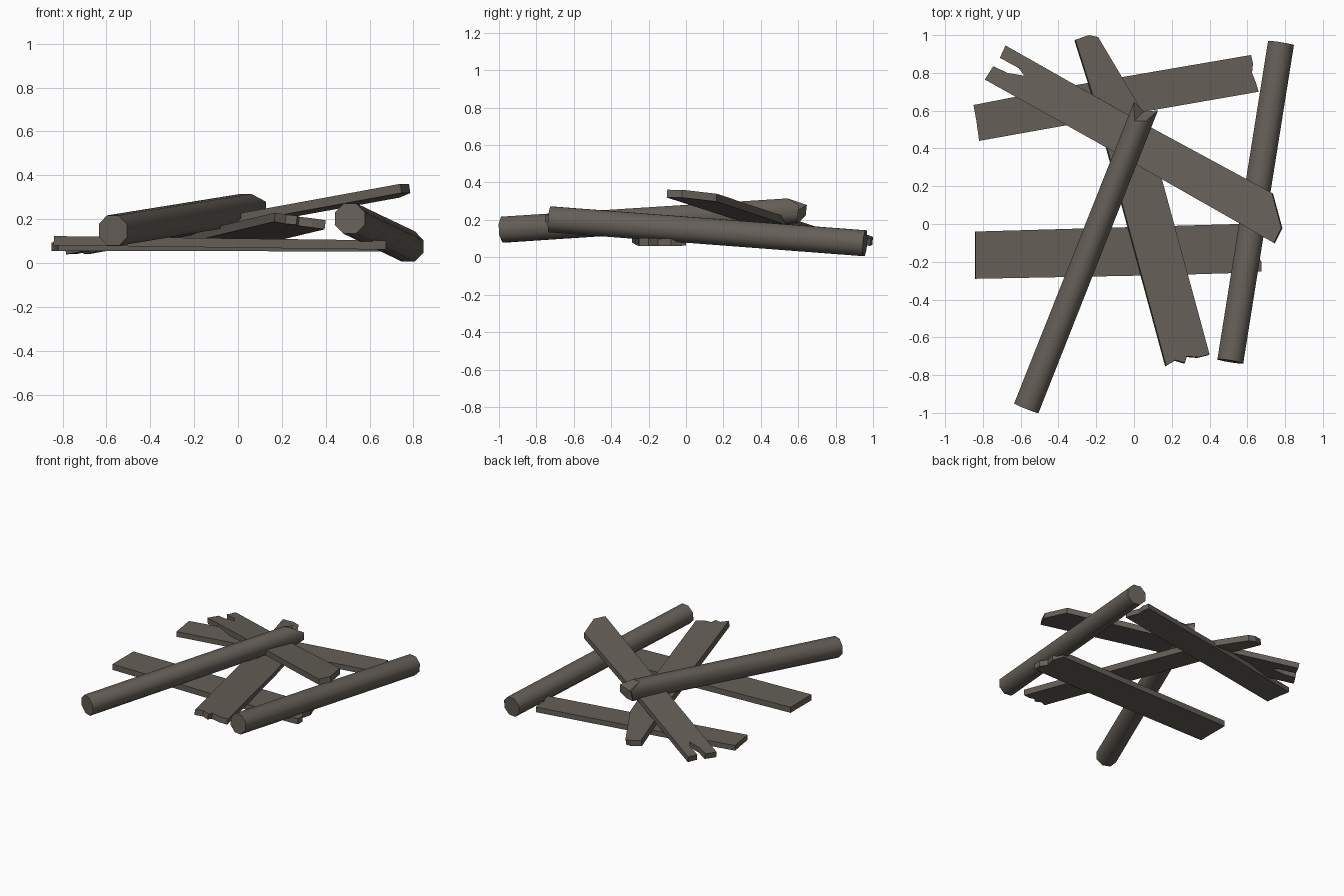
import bpy, bmesh, math
from mathutils import Vector

if "Cube" in bpy.data.objects:
    bpy.data.objects.remove(bpy.data.objects["Cube"])

wood = bpy.data.materials.new("weathered grey brown wood")
wood.diffuse_color = (0.13, 0.114, 0.096, 1)
wood.use_nodes = True
wood.node_tree.nodes["Principled BSDF"].inputs["Base Color"].default_value = wood.diffuse_color


def finish(bm, name):
    bmesh.ops.recalc_face_normals(bm, faces=bm.faces)
    me = bpy.data.meshes.new(name)
    bm.to_mesh(me)
    bm.free()
    me.materials.append(wood)
    ob = bpy.data.objects.new(name, me)
    bpy.context.collection.objects.link(ob)
    return ob


def plank(name, outline, plane, thick):
    """Broken board: outline seen from above, its top lying on z = a + b*x + c*y."""
    a, b, c = plane
    bm = bmesh.new()
    down = Vector((b, c, -1)).normalized() * thick
    top = [bm.verts.new((x, y, a + b * x + c * y)) for x, y in outline]
    low = [bm.verts.new(v.co + down) for v in top]
    bm.faces.new(top)
    bm.faces.new(low[::-1])
    n = len(top)
    for i in range(n):
        j = (i + 1) % n
        bm.faces.new((top[i], low[i], low[j], top[j]))
    return finish(bm, name)


def log(name, start, end, r0, r1, jag=(0,) * 8):
    """Eight-sided log; jag shifts each corner of the far end along the axis."""
    p, q = Vector(start), Vector(end)
    axis = (q - p).normalized()
    side = axis.cross(Vector((0, 0, 1))).normalized()
    up = side.cross(axis)
    bm = bmesh.new()
    rings = []
    for centre, r, shift in ((p, r0, (0,) * 8), (q, r1, jag)):
        ring = []
        for i in range(8):
            t = math.radians(22.5 + 45 * i)
            ring.append(bm.verts.new(centre + side * r * math.cos(t)
                                     + up * r * math.sin(t) + axis * shift[i]))
        rings.append(ring)
    near, far = rings
    bm.faces.new(near)
    hub = bm.verts.new(q + axis * sum(jag) / 8)
    for i in range(8):
        j = (i + 1) % 8
        bm.faces.new((near[i], near[j], far[j], far[i])).smooth = True
        bm.faces.new((far[i], far[j], hub))
    ob = finish(bm, name)
    for e in ob.data.edges:      # crisp rims, smooth bark
        a, b = e.vertices
        if (a < 8) == (b < 8):
            e.use_edge_sharp = True
    return ob


# Round logs
log("leaning_log", (-0.57, -0.975, 0.148), (0.052, 0.595, 0.25), 0.075, 0.073,
    (0.035, -0.04, -0.06, 0.03, 0.02, -0.01, 0.0, 0.03))
log("side_log", (0.51, -0.727, 0.203), (0.778, 0.957, 0.075), 0.075, 0.075)

# Flat boards lying lowest
plank("front_board",
      [(-0.84, -0.04), (-0.84, -0.29), (0.2, -0.27), (0.62, -0.257), (0.675, -0.25),
       (0.675, -0.2), (0.64, -0.15), (0.66, -0.08), (0.63, 0.0), (0.55, 0.0)],
      (0.112, -0.013, 0.0), 0.042)
plank("back_board",
      [(-0.85, 0.63), (-0.835, 0.55), (-0.82, 0.44), (-0.3, 0.533), (0.66, 0.70),
       (0.645, 0.75), (0.625, 0.8), (0.63, 0.85), (0.62, 0.895), (-0.3, 0.737)],
      (0.092, -0.002, 0.0), 0.038)

# Tilted boards resting on top
plank("middle_board",
      [(0.17, -0.75), (0.22, -0.72), (0.27, -0.735), (0.28, -0.70), (0.34, -0.705),
       (0.40, -0.69), (0.15, 0.23), (0.03, 0.62), (-0.19, 0.99), (-0.24, 1.0),
       (-0.31, 0.975), (-0.22, 0.69)],
      (0.177, -0.126, -0.099), 0.042)
plank("split_board",
      [(-0.79, 0.765), (-0.2, 0.435), (0.74, -0.1), (0.78, -0.02), (0.73, 0.165),
       (0.0, 0.56), (-0.68, 0.945), (-0.71, 0.88), (-0.61, 0.825), (-0.58, 0.785),
       (-0.67, 0.80), (-0.745, 0.835)],
      (0.25, 0.14, -0.076), 0.042)
